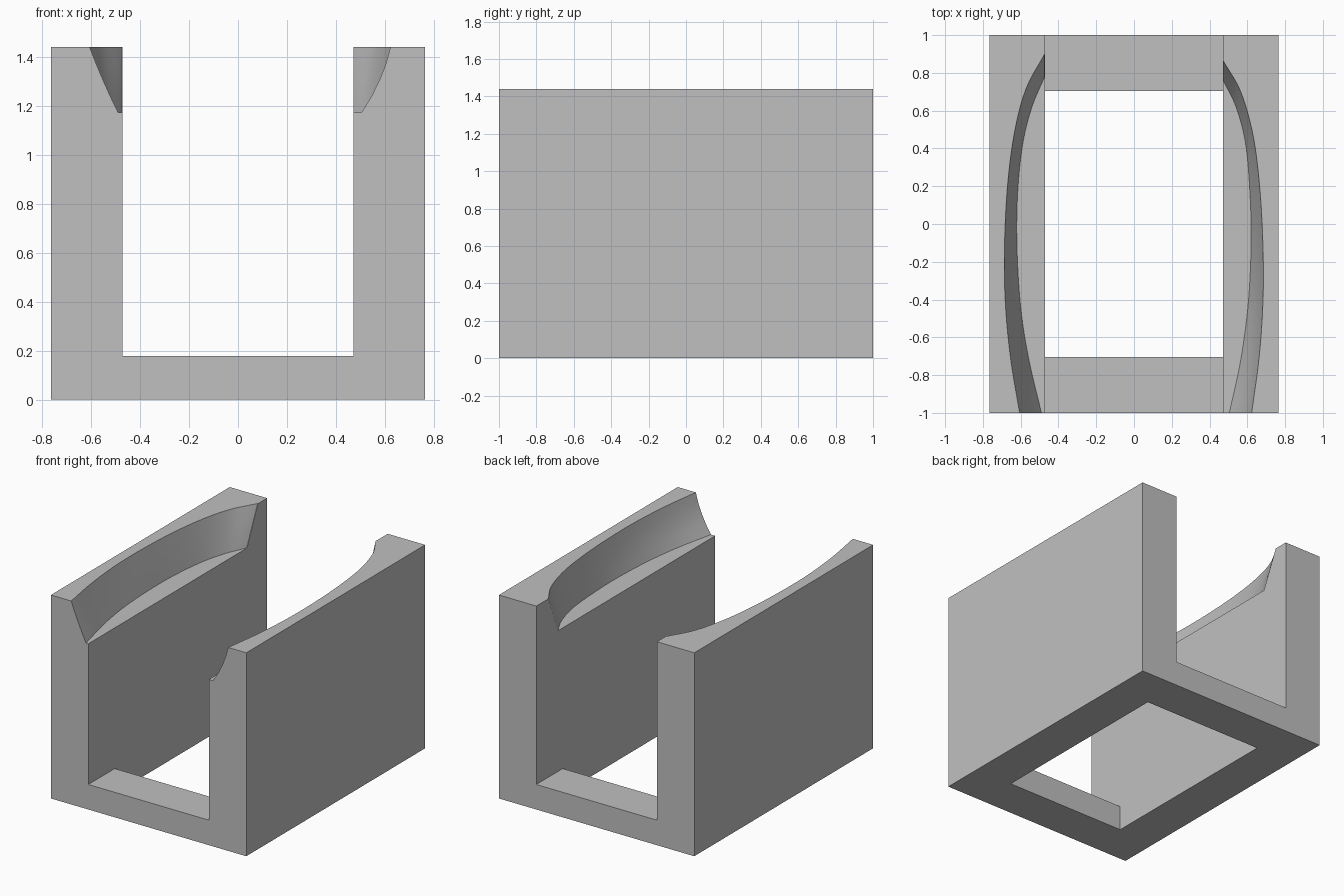
import bpy
import bmesh
from mathutils import Vector

cube = bpy.data.objects.get("Cube")
if cube:
    bpy.data.objects.remove(cube, do_unlink=True)

HALF_W, HALF_L, HEIGHT = 0.765, 1.0, 1.44
INNER, FLOOR, LEDGE = 0.472, 0.177, 1.173

grey = bpy.data.materials.new("matte_grey")
grey.use_nodes = True
grey.diffuse_color = (0.53, 0.53, 0.53, 1)
grey.node_tree.nodes["Principled BSDF"].inputs["Base Color"].default_value = grey.diffuse_color


def make_object(name, bm):
    bmesh.ops.recalc_face_normals(bm, faces=bm.faces)
    mesh = bpy.data.meshes.new(name)
    bm.to_mesh(mesh)
    bm.free()
    mesh.materials.append(grey)
    obj = bpy.data.objects.new(name, mesh)
    bpy.context.collection.objects.link(obj)
    return obj


def smooth_path(points, steps=8):
    """Catmull-Rom curve through a few plan points."""
    p = [Vector(q) for q in points]
    p = [2 * p[0] - p[1]] + p + [2 * p[-1] - p[-2]]
    path = []
    for a, b, c, d in zip(p, p[1:], p[2:], p[3:]):
        for i in range(steps):
            t = i / steps
            path.append(0.5 * (2 * b + (c - a) * t + (2 * a - 5 * b + 4 * c - d) * t**2
                               + (3 * b - a - 3 * c + d) * t**3))
    return path + [p[-2]]


def recess_cutter(name, side, lower, upper, bulge):
    """Loft from the ledge outline up to the rim outline, slightly past the rim."""
    low, top = smooth_path(lower), smooth_path(upper)
    bm = bmesh.new()
    rings = []
    for t in (0, 0.25, 0.5, 0.75, 1, 1.2):
        path = [a.lerp(b, t) for a, b in zip(low, top)]
        for i, q in enumerate(path):
            front = max(0, 1 - 2 * i / len(path))
            q.x += bulge * front * 4 * t * max(0, 1 - t)
        # run past the front face and the inner wall face
        start = path[0] + (path[0] - path[1]).normalized() * 0.1
        end = Vector((0.3, path[-1].y))
        outline = [Vector((0.3, start.y)), start] + path + [end]
        z = LEDGE + (HEIGHT - LEDGE) * t
        rings.append([bm.verts.new((side * q.x, q.y, z)) for q in outline])
    n = len(rings[0])
    for a, b in zip(rings, rings[1:]):
        for i in range(n):
            j = (i + 1) % n
            bm.faces.new((a[i], a[j], b[j], b[i]))
    bm.faces.new(rings[0])
    bm.faces.new(rings[-1])
    return make_object(name, bm)


# U-shaped channel body
bm = bmesh.new()
profile = [(-HALF_W, 0), (HALF_W, 0), (HALF_W, HEIGHT), (INNER, HEIGHT),
           (INNER, FLOOR), (-INNER, FLOOR), (-INNER, HEIGHT), (-HALF_W, HEIGHT)]
face = bm.faces.new([bm.verts.new((x, -HALF_L, z)) for x, z in profile])
extruded = bmesh.ops.extrude_face_region(bm, geom=[face])["geom"]
bmesh.ops.translate(bm, vec=(0, 2 * HALF_L, 0),
                    verts=[v for v in extruded if isinstance(v, bmesh.types.BMVert)])
body = make_object("cradle_body", bm)

# Rectangular opening in the floor
bm = bmesh.new()
bmesh.ops.create_cube(bm, size=1)
bmesh.ops.scale(bm, vec=(2 * INNER, 1.41, 0.6), verts=bm.verts)
opening = make_object("floor_opening_cutter", bm)

# Curved recesses along the upper inside of each wall
left_recess = recess_cutter(
    "left_recess_cutter", 1,
    [(0.505, -1), (0.565, -0.72), (0.605, -0.42), (0.62, -0.1),
     (0.613, 0.18), (0.59, 0.43), (0.54, 0.62), (0.472, 0.76)],
    [(0.623, -1), (0.663, -0.7), (0.683, -0.4), (0.682, -0.1),
     (0.665, 0.2), (0.63, 0.47), (0.565, 0.7), (0.472, 0.865)], 0.015)
right_recess = recess_cutter(
    "right_recess_cutter", -1,
    [(0.49, -1), (0.56, -0.7), (0.602, -0.42), (0.62, -0.1),
     (0.615, 0.18), (0.588, 0.43), (0.54, 0.62), (0.475, 0.775)],
    [(0.606, -1), (0.655, -0.7), (0.682, -0.4), (0.685, -0.1),
     (0.668, 0.22), (0.63, 0.5), (0.57, 0.72), (0.475, 0.897)], 0.004)

bpy.context.view_layer.objects.active = body
for cutter in (opening, left_recess, right_recess):
    mod = body.modifiers.new("cut", 'BOOLEAN')
    mod.operation, mod.solver, mod.object = 'DIFFERENCE', 'EXACT', cutter
    bpy.ops.object.modifier_apply(modifier=mod.name)
    bpy.data.objects.remove(cutter, do_unlink=True)

# Smooth the curved recess walls, keep the block edges sharp
bpy.ops.object.select_all(action='DESELECT')
body.select_set(True)
bpy.ops.object.shade_smooth_by_angle(angle=0.5)
